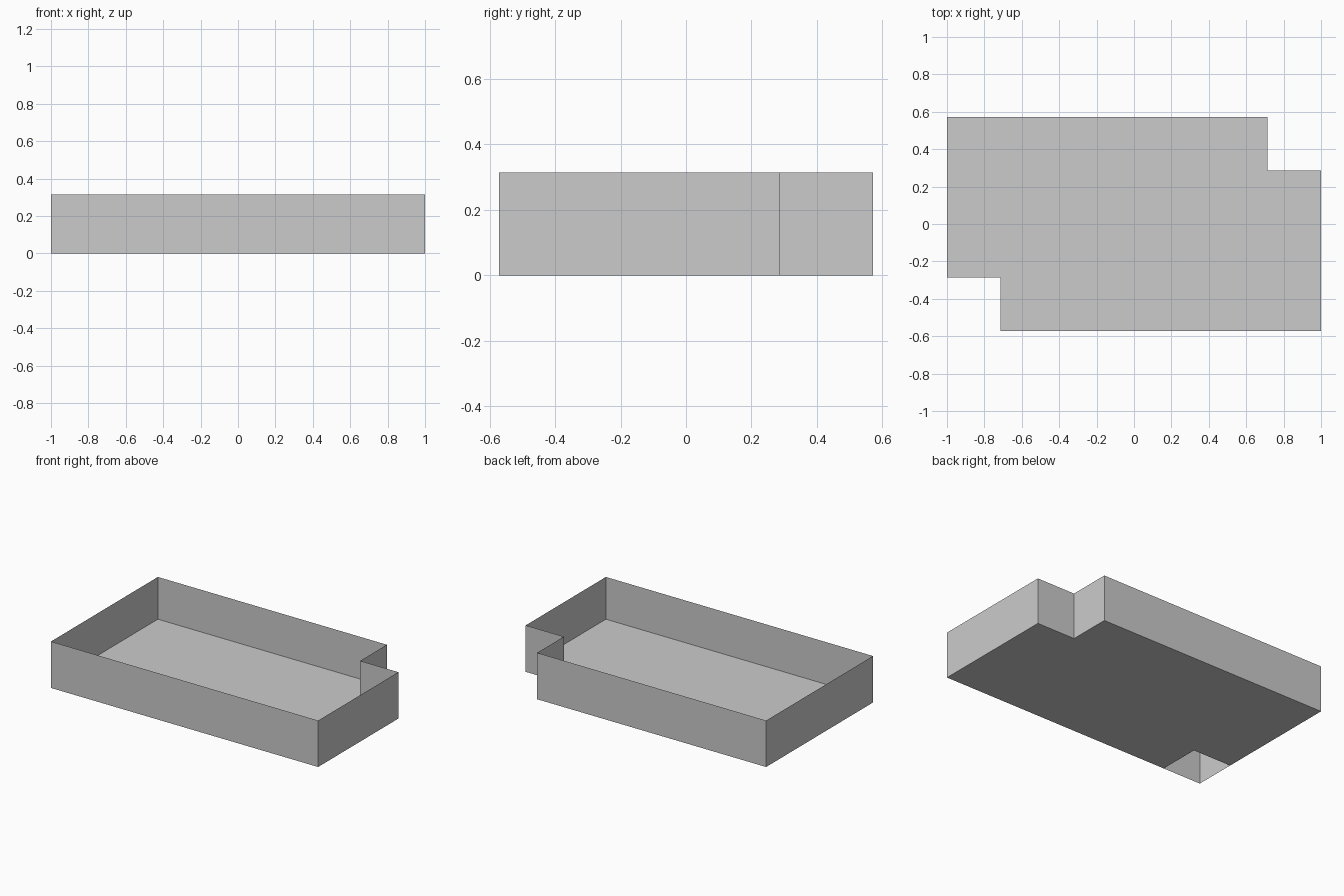
import bpy, bmesh

if "Cube" in bpy.data.objects:
    bpy.data.objects.remove(bpy.data.objects["Cube"])

U = 1 / 7                       # base grid unit
HEIGHT, FLOOR_T = 2.2 * U, 0.2 * U


def strip(bm, pts, z0, z1, closed=False):
    """Vertical single-surface band following a plan outline."""
    low = [bm.verts.new((x * U, y * U, z0)) for x, y in pts]
    high = [bm.verts.new((x * U, y * U, z1)) for x, y in pts]
    n = len(pts)
    for i in range(n if closed else n - 1):
        j = (i + 1) % n
        bm.faces.new((low[i], low[j], high[j], high[i]))


def cap(bm, pts, z, up):
    """Flat face filling a plan outline."""
    ring = pts if up else pts[::-1]
    bm.faces.new([bm.verts.new((x * U, y * U, z)) for x, y in ring])


def finish(bm, name):
    bmesh.ops.remove_doubles(bm, verts=bm.verts, dist=1e-5)
    mesh = bpy.data.meshes.new(name)
    bm.to_mesh(mesh)
    bm.free()
    bpy.context.collection.objects.link(bpy.data.objects.new(name, mesh))


# Plan outlines, counter-clockwise
back_notch = [(7, 2), (5, 2), (5, 4)]
front_notch = [(-7, -2), (-5, -2), (-5, -4)]
wall_plan = [(-7, -4), (7, -4)] + back_notch + [(-7, 4)]
floor_plan = front_notch + [(7, -4)] + back_notch + [(-7, 4)]

# Thin walls: the front left corner stays square
bm = bmesh.new()
strip(bm, wall_plan, 0, HEIGHT, closed=True)
finish(bm, "tray_walls")

# Floor slab: notched at both corners, its other edges are covered by the walls
bm = bmesh.new()
cap(bm, floor_plan, FLOOR_T, up=True)
cap(bm, floor_plan, 0, up=False)
strip(bm, front_notch, 0, FLOOR_T)
finish(bm, "tray_floor")
